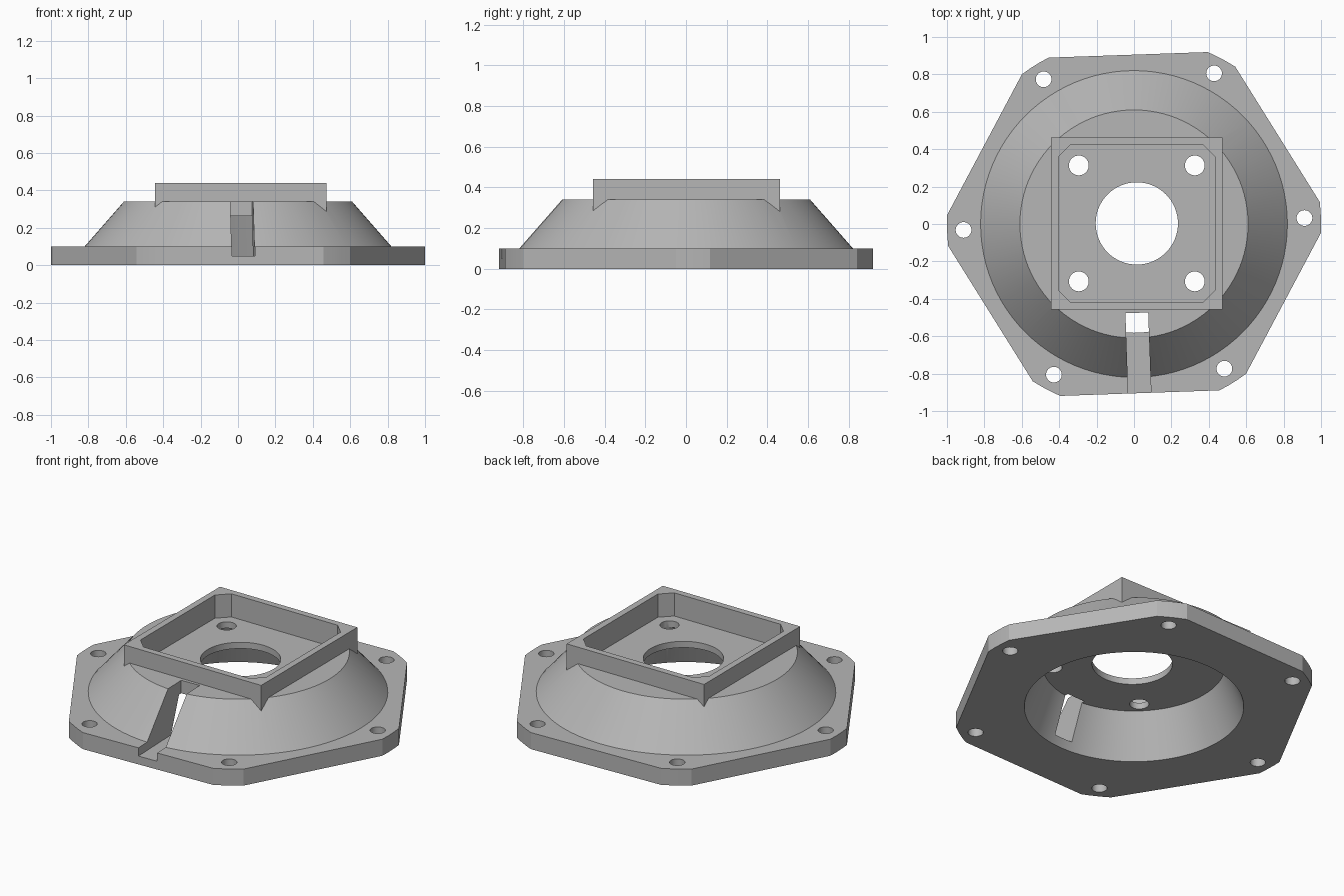
import bpy
import bmesh
from math import sin, cos, radians, pi

if "Cube" in bpy.data.objects:
    bpy.data.objects.remove(bpy.data.objects["Cube"], do_unlink=True)

TWIST = 2.0                 # the flange and slot are turned slightly
CENTRE = (0.015, 0.003)     # centre of the square mount

grey = bpy.data.materials.new("plain_grey")
grey.use_nodes = True
grey.diffuse_color = (0.47, 0.47, 0.47, 1)
grey.node_tree.nodes["Principled BSDF"].inputs["Base Color"].default_value = (0.47, 0.47, 0.47, 1)


def loft(name, rings):
    """Closed solid through rings of matching 3D points."""
    bm = bmesh.new()
    loops = [[bm.verts.new(p) for p in ring] for ring in rings]
    n = len(loops[0])
    for low, high in zip(loops, loops[1:]):
        for i in range(n):
            j = (i + 1) % n
            bm.faces.new((low[i], low[j], high[j], high[i]))
    bm.faces.new(loops[0][::-1])
    bm.faces.new(loops[-1])
    bmesh.ops.recalc_face_normals(bm, faces=bm.faces)
    mesh = bpy.data.meshes.new(name)
    bm.to_mesh(mesh)
    bm.free()
    mesh.materials.append(grey)
    obj = bpy.data.objects.new(name, mesh)
    bpy.context.collection.objects.link(obj)
    return obj


def prism(name, outline, z0, z1):
    return loft(name, [[(x, y, z) for x, y in outline] for z in (z0, z1)])


def circle(r, z, n, cx=0.0, cy=0.0):
    return [(cx + r * cos(2 * pi * i / n), cy + r * sin(2 * pi * i / n), z) for i in range(n)]


def cone(name, r0, z0, r1, z1, n=96, cx=0.0, cy=0.0):
    return loft(name, [circle(r0, z0, n, cx, cy), circle(r1, z1, n, cx, cy)])


def square(half, chamfer=0.0):
    """Square outline about the mount centre, with optional cut corners."""
    pts = []
    for sx, sy in ((1, 1), (-1, 1), (-1, -1), (1, -1)):
        pair = [(sx * half, sy * (half - chamfer)), (sx * (half - chamfer), sy * half)]
        if sx * sy < 0:
            pair.reverse()
        pts += pair if chamfer else pair[:1]
    return [(x + CENTRE[0], y + CENTRE[1]) for x, y in pts]


def combine(target, other, operation):
    mod = target.modifiers.new(operation.title(), 'BOOLEAN')
    mod.operation = operation
    mod.solver = 'EXACT'
    mod.object = other
    bpy.context.view_layer.objects.active = target
    bpy.ops.object.modifier_apply(modifier=mod.name)
    bpy.data.objects.remove(other, do_unlink=True)


# Hexagonal flange with rounded-off corners
outline = []
for k in range(6):
    corner = radians(60 * k + TWIST)
    outline += [(cos(corner + radians(a)), sin(corner + radians(a))) for a in (-4.8, -1.6, 1.6, 4.8)]
body = prism("mounting_flange_body", outline, 0.0, 0.1)

# Conical hub and the square mount whose corners run down into it
combine(body, cone("conical_hub", 0.864, 0.05, 0.61, 0.34), 'UNION')
combine(body, prism("square_mount", square(0.459), 0.22, 0.44), 'UNION')

# Hollow underside, square pocket and centre bore
combine(body, cone("underside_cavity", 0.62, -0.05, 0.5, 0.262), 'DIFFERENCE')
combine(body, prism("square_pocket", square(0.42, 0.065), 0.3, 0.6), 'DIFFERENCE')
combine(body, cone("centre_bore", 0.22, 0.1, 0.22, 0.6, 64, *CENTRE), 'DIFFERENCE')

# Bolt holes in the mount and in the flange
for sx in (-1, 1):
    for sy in (-1, 1):
        combine(body, cone("mount_hole", 0.053, 0.1, 0.053, 0.4, 32,
                           CENTRE[0] + sx * 0.31, CENTRE[1] + sy * 0.31), 'DIFFERENCE')
for k in range(6):
    a = radians(60 * k + TWIST)
    combine(body, cone("flange_hole", 0.042, -0.1, 0.042, 0.2, 32,
                       0.912 * cos(a), 0.912 * sin(a)), 'DIFFERENCE')

# Cable slot through the front of the hub
t = radians(TWIST)
slot = [(0.015 + u * cos(t) + v * sin(t), -0.475 + u * sin(t) - v * cos(t))
        for u, v in ((-0.061, 0), (-0.061, 0.6), (0.061, 0.6), (0.061, 0))]
combine(body, prism("cable_slot", slot, 0.05, 0.6), 'DIFFERENCE')

# Smooth round walls, crisp edges
bpy.ops.object.select_all(action='DESELECT')
body.select_set(True)
bpy.context.view_layer.objects.active = body
bpy.ops.object.shade_smooth_by_angle(angle=radians(25))
